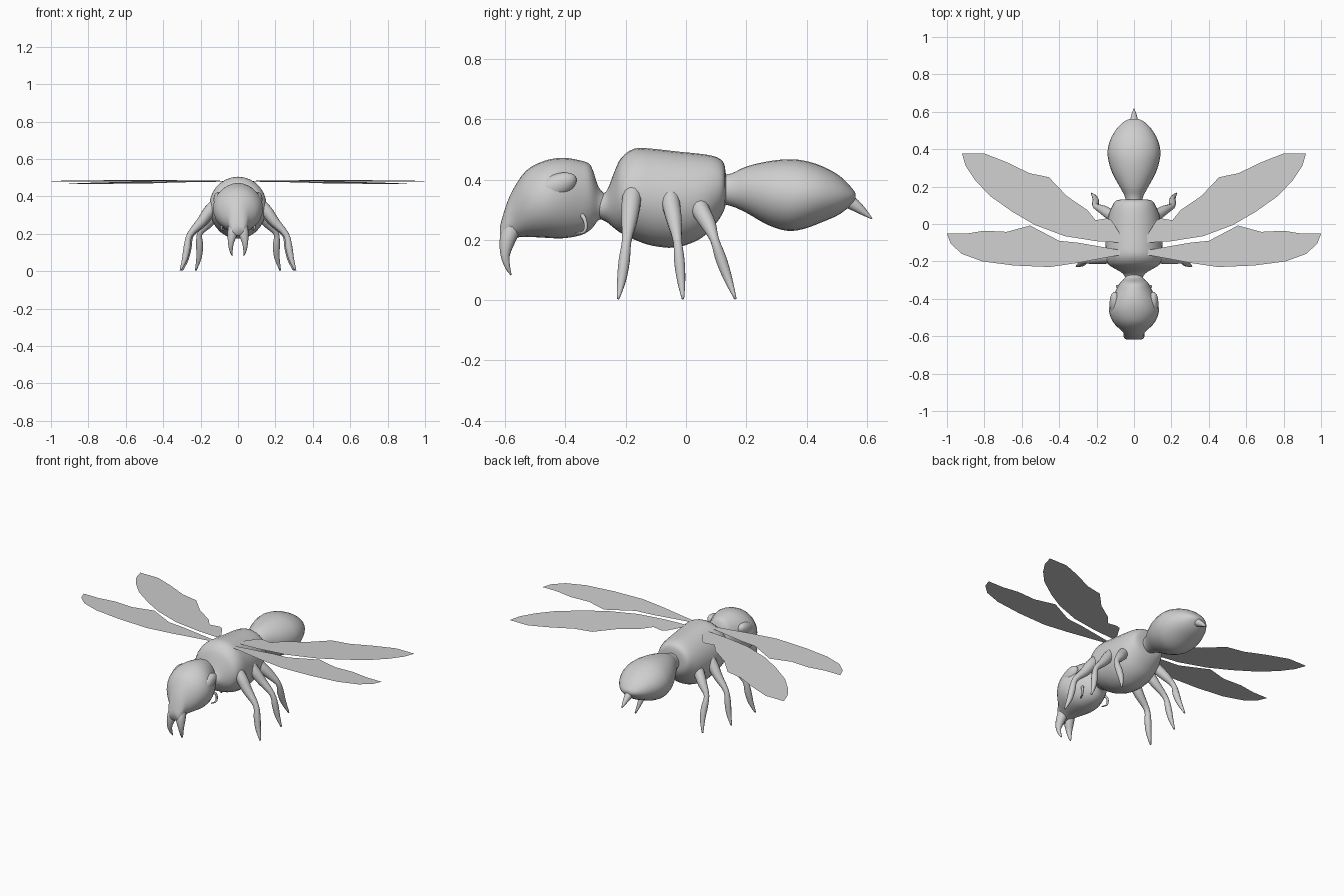
import bpy, bmesh, math
from mathutils import Vector, Matrix

grey = bpy.data.materials.new("light grey")
grey.diffuse_color = (0.62, 0.62, 0.62, 1)


def finish(name, bm, smooth=True):
    bmesh.ops.recalc_face_normals(bm, faces=bm.faces[:])
    me = bpy.data.meshes.new(name)
    bm.to_mesh(me)
    bm.free()
    me.materials.append(grey)
    ob = bpy.data.objects.new(name, me)
    bpy.context.collection.objects.link(ob)
    for p in me.polygons:
        p.use_smooth = smooth
    return ob


def spline(rows, steps):
    """Smooth interpolation through the given stations."""
    out = []
    for i in range(len(rows) - 1):
        a, b = rows[max(i - 1, 0)], rows[i]
        c, d = rows[i + 1], rows[min(i + 2, len(rows) - 1)]
        for s in range(steps):
            t = s / steps
            out.append([q + 0.5 * t * ((r - p) + t * (2 * p - 5 * q + 4 * r - w + t * (3 * (q - r) + w - p)))
                        for p, q, r, w in zip(a, b, c, d)])
    out.append(list(rows[-1]))
    return out


def skin(name, rings):
    bm = bmesh.new()
    loops = [[bm.verts.new(p) for p in ring] for ring in rings]
    n = len(loops[0])
    for a, b in zip(loops, loops[1:]):
        for i in range(n):
            j = (i + 1) % n
            bm.faces.new((a[i], a[j], b[j], b[i]))
    bm.faces.new(loops[0])
    bm.faces.new(loops[-1])
    return finish(name, bm)


def body(name, rows, n=28):
    """Stations along y: (y, half width, bottom, top)."""
    rings = []
    for y, w, lo, hi in spline(rows, 3):
        rings.append([(w * math.cos(2 * math.pi * i / n), y,
                       (lo + hi) / 2 + (hi - lo) / 2 * math.sin(2 * math.pi * i / n))
                      for i in range(n)])
    return skin(name, rings)


def tube(name, rows, n=12):
    """Stations along a path: (x, y, z, radius)."""
    rows = spline(rows, 3)
    pts = [Vector(r[:3]) for r in rows]
    rings = []
    for i, r in enumerate(rows):
        d = pts[min(i + 1, len(pts) - 1)] - pts[max(i - 1, 0)]
        d.normalize()
        u = d.cross(Vector((0.3, 1, 0.1))).normalized()
        v = d.cross(u)
        rings.append([pts[i] + max(r[3], 0.002) * (u * math.cos(2 * math.pi * k / n) + v * math.sin(2 * math.pi * k / n))
                      for k in range(n)])
    return skin(name, rings)


def pair(name, rows, n=12):
    for side, s in (("right", 1), ("left", -1)):
        tube(f"{name}_{side}", [(s * r[0],) + tuple(r[1:]) for r in rows], n)


# Main body sections
body("head", [(-0.26, .035, .275, .345), (-0.29, .05, .265, .375), (-0.315, .075, .235, .445),
              (-0.35, .095, .215, .463), (-0.41, .123, .205, .472), (-0.47, .133, .207, .462),
              (-0.53, .108, .21, .43), (-0.575, .062, .205, .365), (-0.60, .047, .19, .305),
              (-0.617, .03, .195, .245)])
body("thorax", [(-0.30, .04, .275, .345), (-0.265, .06, .26, .36), (-0.24, .10, .24, .42),
                (-0.215, .138, .222, .472), (-0.17, .152, .20, .503), (-0.11, .152, .18, .502),
                (-0.03, .148, .175, .493), (0.05, .135, .205, .485), (0.10, .115, .255, .475),
                (0.125, .095, .295, .455), (0.132, .06, .32, .42)])
body("abdomen", [(0.11, .042, .32, .415), (0.15, .05, .312, .42), (0.20, .077, .29, .443),
                 (0.27, .115, .25, .46), (0.335, .136, .23, .467), (0.39, .141, .236, .463),
                 (0.45, .127, .258, .445), (0.51, .092, .285, .412), (0.55, .05, .318, .372),
                 (0.562, .02, .335, .355)])
tube("stinger", [(0, .53, .335, .024), (0, .56, .315, .02), (0, .59, .292, .012), (0, .617, .27, .002)])

# Legs, jaws and small curled feelers
pair("front_leg", [(.11, -.175, .37, .03), (.155, -.182, .32, .032), (.195, -.188, .265, .027),
                   (.258, -.197, .195, .016), (.272, -.205, .13, .019), (.285, -.214, .065, .015),
                   (.308, -.225, .004, .004)])
pair("middle_leg", [(.11, -.055, .36, .03), (.15, -.048, .31, .03), (.19, -.038, .26, .025),
                    (.25, -.028, .195, .015), (.265, -.022, .13, .018), (.277, -.016, .065, .014),
                    (.298, -.01, .004, .004)])
pair("hind_leg", [(.085, .03, .34, .03), (.125, .05, .295, .03), (.165, .075, .25, .025),
                  (.205, .095, .2, .015), (.205, .115, .14, .019), (.208, .138, .075, .015),
                  (.226, .164, .004, .004)])
pair("jaw", [(.022, -.575, .245, .03), (.03, -.592, .2, .027), (.038, -.6, .15, .016),
             (.037, -.592, .11, .009), (.031, -.58, .083, .002)])
pair("feeler", [(.07, -.35, .285, .009), (.088, -.338, .272, .007), (.09, -.332, .245, .006),
                (.087, -.34, .225, .005), (.075, -.365, .222, .003)], 8)

# Eyes swelling from the head sides
for side, s in (("right", 1), ("left", -1)):
    bm = bmesh.new()
    m = (Matrix.Translation((s * .098, -.435, .375)) @ Matrix.Rotation(s * .2, 4, 'Y')
         @ Matrix.Rotation(.45, 4, 'X') @ Matrix.Diagonal((.032, .078, .04, 1)))
    bmesh.ops.create_uvsphere(bm, u_segments=20, v_segments=12, radius=1, matrix=m)
    finish(f"eye_{side}", bm)

# Flat wings on a slightly sloping plane
front_wing = [(.07, -.14), (.30, -.10), (.40, -.09), (.556, -.008), (.68, -.042), (.80, -.036), (.90, -.052),
              (1.0, -.052), (.98, -.105), (.92, -.16), (.81, -.2), (.64, -.222), (.45, -.23), (.30, -.208),
              (.18, -.185), (.07, -.165)]
hind_wing = [(.07, -.06), (.12, .02), (.145, .03), (.205, .02), (.25, .075), (.36, .15), (.455, .25), (.56, .272),
             (.68, .33), (.80, .377), (.92, .377), (.90, .31), (.85, .235), (.77, .15), (.65, .065),
             (.53, -.005), (.37, -.065), (.20, -.092), (.07, -.10)]
for name, outline in (("front_wing", front_wing), ("hind_wing", hind_wing)):
    for side, s in (("right", 1), ("left", -1)):
        bm = bmesh.new()
        f = bm.faces.new([bm.verts.new((s * x, y, .479 - .035 * y)) for x, y in outline])
        f.normal_update()
        up = f.normal.z > 0
        ob = finish(f"{name}_{side}", bm, False)
        if (ob.data.polygons[0].normal.z > 0) is False:
            ob.data.flip_normals()
